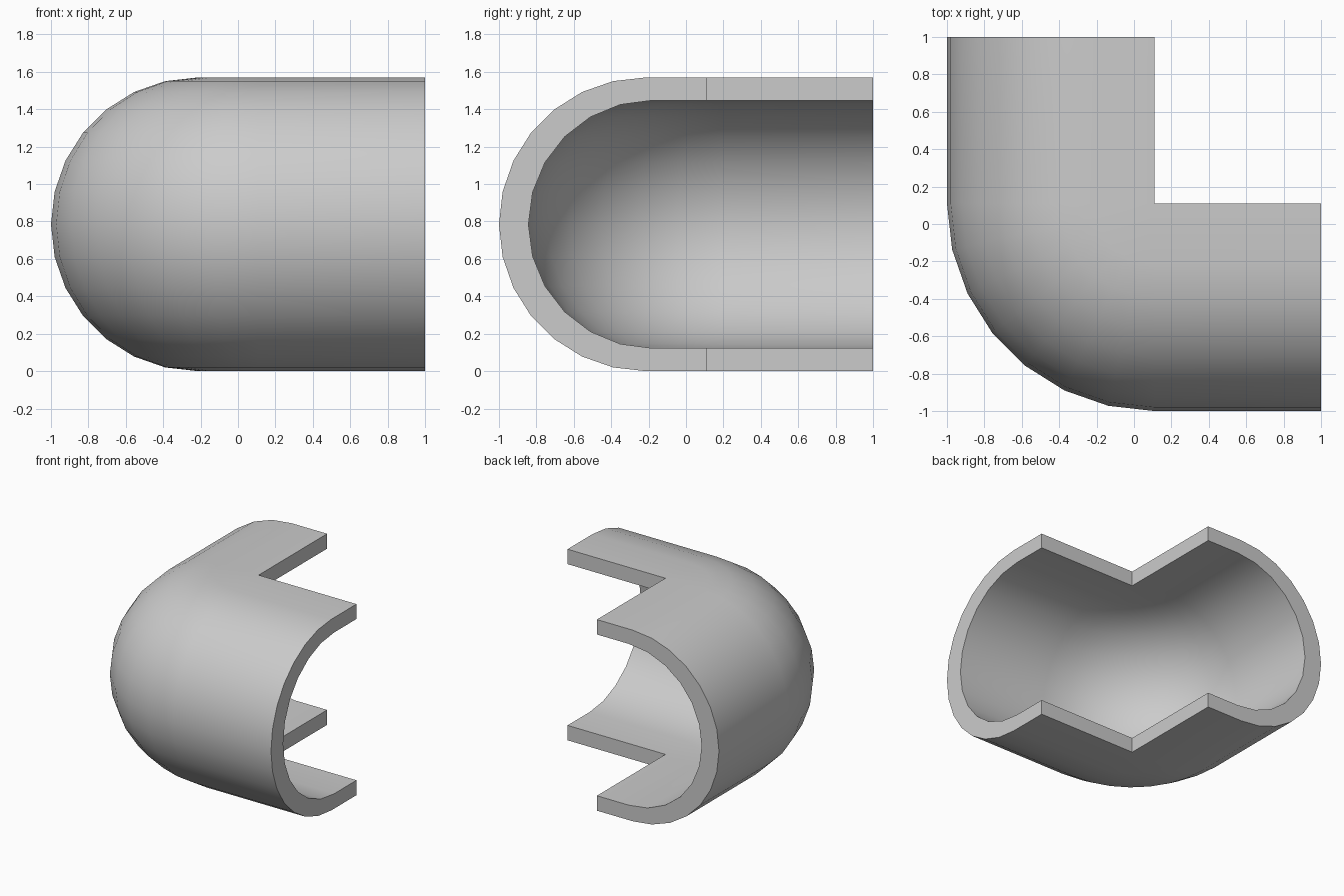
import bpy, bmesh
from math import sin, cos, pi, radians

if "Cube" in bpy.data.objects:
    bpy.data.objects.remove(bpy.data.objects["Cube"])

CORNER = 0.11      # inside corner of the L, in x and y
MID = 0.785        # height of the bend axis
TURNS = 7          # steps round the corner

bm = bmesh.new()


def skin(pivot, reach, radius, steps):
    """Sweep a C-shaped profile along one arm, round the corner, along the other."""
    arc = [(reach + radius * cos(a), MID + radius * sin(a))
           for a in (-pi / 2 + pi * i / steps for i in range(steps + 1))]
    stations = [[(1, pivot - r, z) for r, z in arc]]
    for k in range(TURNS + 1):
        t = pi / 2 * k / TURNS
        stations.append([(pivot - r * sin(t), pivot - r * cos(t), z) for r, z in arc])
    stations.append([(pivot - r, 1, z) for r, z in arc])
    # straight lips reaching the open edge
    tips = [(1, CORNER), (pivot, CORNER)] + [(CORNER, CORNER)] * (TURNS - 1)
    tips += [(CORNER, pivot), (CORNER, 1)]
    rows = []
    for st, (x, y) in zip(stations, tips):
        pts = [(x, y, MID - radius)] + st + [(x, y, MID + radius)]
        rows.append([bm.verts.new(p) for p in pts])
    for a, b in zip(rows, rows[1:]):
        for i in range(len(a) - 1):
            bm.faces.new((a[i], a[i + 1], b[i + 1], b[i]))
    return rows


outer = skin(CORNER, 0.325, 0.785, 14)
inner = skin(0.19, 0.37, 0.6625, 12)

# cut ends of both arms
for e in (0, -1):
    bm.faces.new(outer[e] + inner[e][::-1])

# rim along the open edges, top and bottom
for side in (0, -1):
    o = [row[side] for row in outer]
    n = [row[side] for row in inner]
    bm.faces.new((o[0], o[1], n[2], n[1], n[0]))
    bm.faces.new((o[-1], o[-2], n[-3], n[-2], n[-1]))

bmesh.ops.remove_doubles(bm, verts=bm.verts[:], dist=0.0005)
bmesh.ops.recalc_face_normals(bm, faces=bm.faces[:])

mesh = bpy.data.meshes.new("corner_shell")
bm.to_mesh(mesh)
bm.free()
shell = bpy.data.objects.new("corner_shell", mesh)
bpy.context.collection.objects.link(shell)

# plain grey
grey = bpy.data.materials.new("light_grey")
grey.use_nodes = True
colour = (0.6, 0.6, 0.6, 1)
grey.diffuse_color = colour
grey.node_tree.nodes["Principled BSDF"].inputs["Base Color"].default_value = colour
mesh.materials.append(grey)

bpy.ops.object.select_all(action="DESELECT")
shell.select_set(True)
bpy.context.view_layer.objects.active = shell
bpy.ops.object.shade_smooth_by_angle(angle=radians(30))
